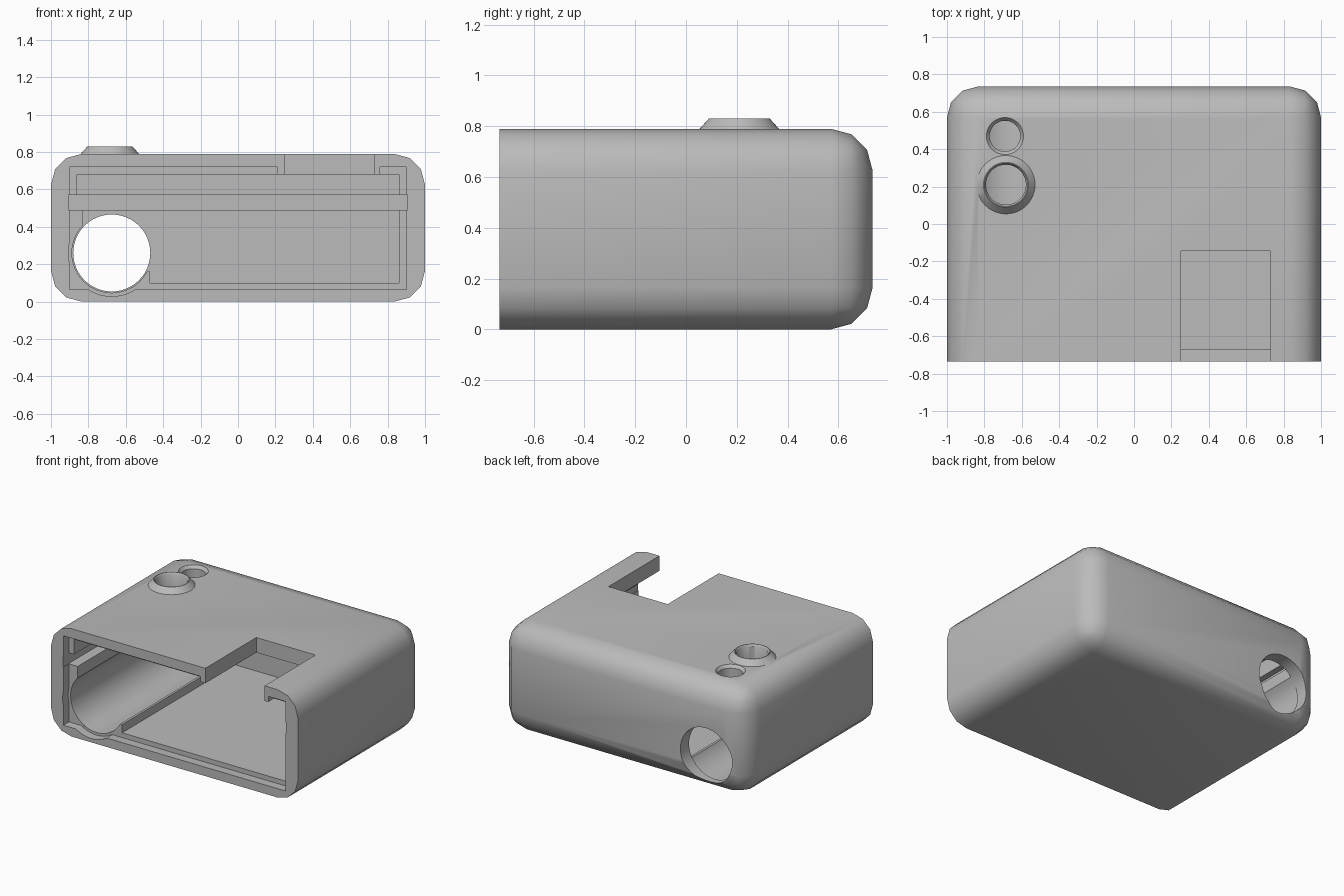
import bpy, bmesh, math
from mathutils import Matrix, Vector

old = bpy.data.objects.get("Cube")
if old:
    bpy.data.objects.remove(old)

grey = bpy.data.materials.new("plain grey")
grey.use_nodes = True
grey.diffuse_color = (0.5, 0.5, 0.5, 1)
grey.node_tree.nodes["Principled BSDF"].inputs["Base Color"].default_value = (0.5, 0.5, 0.5, 1)

FRONT, BACK, TOP = -0.735, 0.735, 0.79
LIP = -0.67           # depth of the step for the front cover
INNER_BACK = 0.635    # inside face of the back wall
OPEN = -0.9           # cutters start here, ahead of the front face


def finish(name, bm):
    bmesh.ops.recalc_face_normals(bm, faces=bm.faces[:])
    mesh = bpy.data.meshes.new(name)
    bm.to_mesh(mesh)
    bm.free()
    obj = bpy.data.objects.new(name, mesh)
    bpy.context.collection.objects.link(obj)
    mesh.materials.append(grey)
    return obj


def add_box(bm, x, y, z):
    lo, hi = Vector((x[0], y[0], z[0])), Vector((x[1], y[1], z[1]))
    m = Matrix.Translation((lo + hi) / 2) @ Matrix.Diagonal((*(hi - lo), 1))
    bmesh.ops.create_cube(bm, size=1, matrix=m)


def box(name, x, y, z):
    bm = bmesh.new()
    add_box(bm, x, y, z)
    return finish(name, bm)


def cone(name, centre, r1, r2, depth, along_y=False):
    bm = bmesh.new()
    m = Matrix.Translation(centre)
    if along_y:
        m = m @ Matrix.Rotation(-math.pi / 2, 4, "X")
    bmesh.ops.create_cone(bm, cap_ends=True, segments=48, radius1=r1,
                          radius2=r2, depth=depth, matrix=m)
    return finish(name, bm)


def tunnel(name, r, y0, y1):
    return cone(name, (-0.675, (y0 + y1) / 2, 0.26), r, r, y1 - y0, True)


def combine(target, tool, operation):
    mod = target.modifiers.new(tool.name, "BOOLEAN")
    mod.object, mod.operation, mod.solver = tool, operation, "EXACT"
    bpy.context.view_layer.objects.active = target
    bpy.ops.object.modifier_apply(modifier=mod.name)
    bpy.data.objects.remove(tool)


# Rounded case, cut flat at the open front
bm = bmesh.new()
add_box(bm, (-1, 1), (-1.2, BACK), (0, TOP))
bmesh.ops.bevel(bm, geom=bm.edges[:], offset=0.165, segments=3, profile=0.5, affect="EDGES")
cut = bmesh.ops.bisect_plane(bm, geom=bm.verts[:] + bm.edges[:] + bm.faces[:],
                             plane_co=(0, FRONT, 0), plane_no=(0, -1, 0), clear_outer=True)
bmesh.ops.contextual_create(bm, geom=[e for e in cut["geom_cut"] if isinstance(e, bmesh.types.BMEdge)])
case = finish("case", bm)

# Raised collar on the top
combine(case, cone("collar", (-0.685, 0.21, 0.805), 0.165, 0.12, 0.05), "UNION")

cutters = [
    # Main chamber and the space above the round channel
    box("chamber", (-0.47, 0.86), (OPEN, INNER_BACK), (0.10, 0.6)),
    box("upper_chamber", (-0.86, 0.86), (OPEN, INNER_BACK), (0.53, 0.68)),
    box("channel_space", (-0.83, -0.4), (OPEN, INNER_BACK), (0.16, 0.54)),
    # Groove for a sliding board
    box("groove", (-0.905, 0.905), (OPEN, INNER_BACK + 0.045), (0.49, 0.57)),
    # Step around the front opening
    box("step", (-0.9, 0.9), (OPEN, LIP), (0.065, 0.679)),
    box("step_top_right", (-0.9, 0.21), (OPEN, LIP), (0.6, 0.72)),
    box("step_top_left", (0.76, 0.9), (OPEN, LIP), (0.6, 0.72)),
    # Round channel, its front step and the hole through the back
    tunnel("channel", 0.213, OPEN, INNER_BACK - 0.002),
    tunnel("channel_step", 0.232, OPEN, LIP - 0.001),
    tunnel("back_hole", 0.206, 0.3, 0.9),
    # Notch in the top
    box("notch", (0.25, 0.73), (OPEN, -0.145), (0.6, 0.9)),
    # Button hole through the collar, and a small countersunk hole behind it
    cone("button_hole", (-0.685, 0.21, 0.75), 0.107, 0.107, 0.3),
    cone("button_chamfer", (-0.685, 0.21, 0.825), 0.095, 0.13, 0.05),
    cone("light_hole", (-0.69, 0.47, 0.75), 0.082, 0.082, 0.3),
    cone("light_chamfer", (-0.69, 0.47, 0.78), 0.075, 0.107, 0.04),
]
for c in cutters:
    combine(case, c, "DIFFERENCE")

bpy.ops.object.select_all(action="DESELECT")
case.select_set(True)
bpy.context.view_layer.objects.active = case
bpy.ops.object.shade_smooth_by_angle(angle=math.radians(35))
